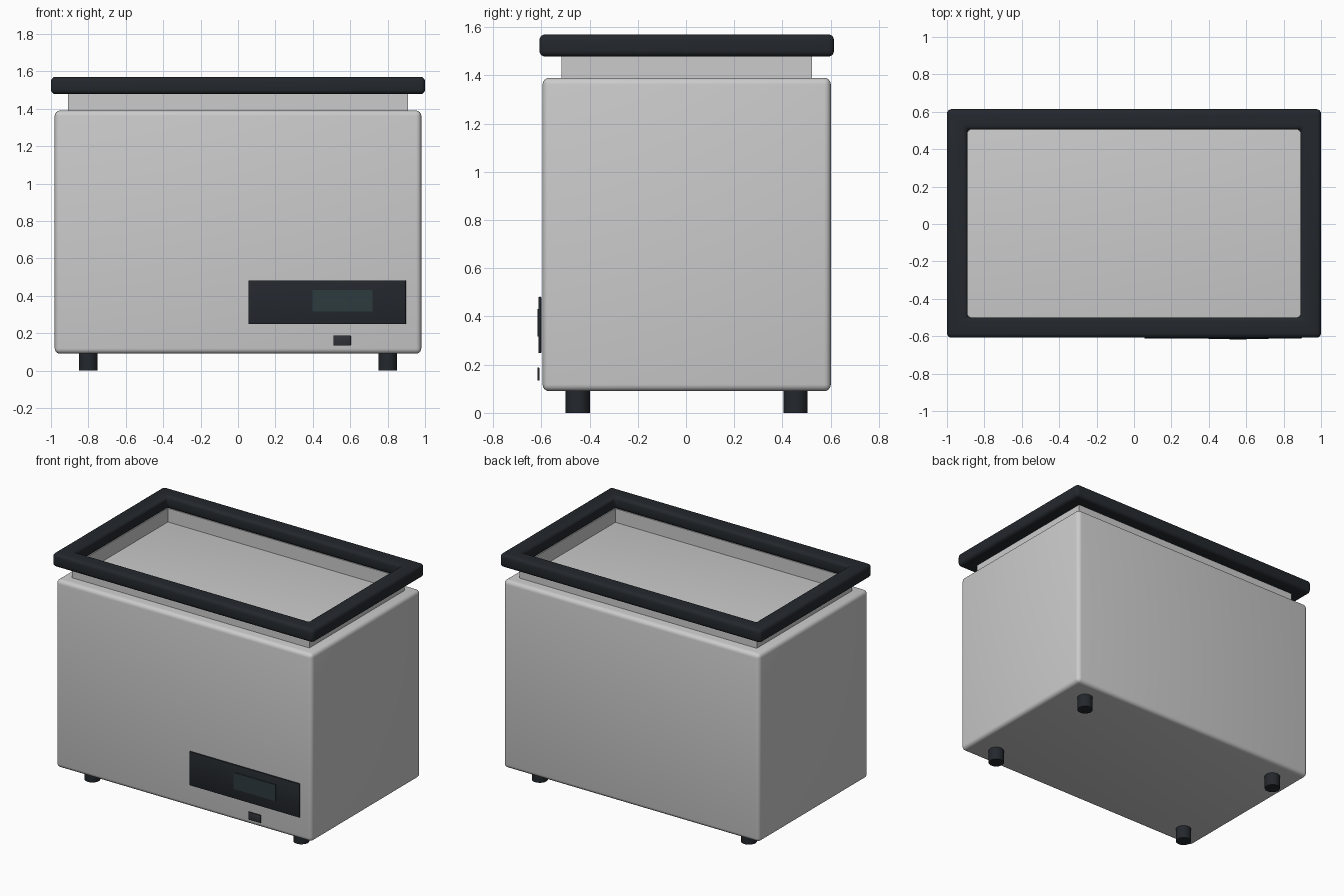
import bpy, bmesh, math

if "Cube" in bpy.data.objects:
    bpy.data.objects.remove(bpy.data.objects["Cube"])

CY = 0.003  # depth centre of the cabinet


def material(name, color):
    m = bpy.data.materials.new(name)
    m.diffuse_color = (*color, 1)
    m.use_nodes = True
    m.node_tree.nodes["Principled BSDF"].inputs["Base Color"].default_value = m.diffuse_color
    return m


dark = material("dark_plastic", (0.017, 0.021, 0.026))
glass = material("display_glass", (0.027, 0.043, 0.049))
button_mat = material("button_plastic", (0.03, 0.032, 0.04))


def finish(name, bm, mat=None, bevel=0, segments=4):
    bmesh.ops.recalc_face_normals(bm, faces=bm.faces)
    me = bpy.data.meshes.new(name)
    bm.to_mesh(me)
    bm.free()
    ob = bpy.data.objects.new(name, me)
    bpy.context.collection.objects.link(ob)
    if mat:
        me.materials.append(mat)
    bpy.ops.object.select_all(action='DESELECT')
    ob.select_set(True)
    bpy.context.view_layer.objects.active = ob
    if bevel:
        mod = ob.modifiers.new("rounding", 'BEVEL')
        mod.width, mod.segments, mod.limit_method = bevel, segments, 'ANGLE'
        bpy.ops.object.modifier_apply(modifier=mod.name)
    bpy.ops.object.shade_smooth_by_angle(angle=math.radians(35))
    return ob


def box(name, x, y, z, mat=None, bevel=0, segments=4):
    bm = bmesh.new()
    bmesh.ops.create_cube(bm, size=1)
    for v in bm.verts:
        for i, (lo, hi) in enumerate((x, y, z)):
            v.co[i] = hi if v.co[i] > 0 else lo
    return finish(name, bm, mat, bevel, segments)


def frame(name, outer, inner, z0, z1, mat=None, bevel=0):
    """Rectangular ring from outer and inner half sizes."""
    bm = bmesh.new()
    corners = ((-1, -1), (1, -1), (1, 1), (-1, 1))
    section = ((outer, z0), (outer, z1), (inner, z1), (inner, z0))
    loops = [[bm.verts.new((sx * h[0], CY + sy * h[1], z)) for h, z in section]
             for sx, sy in corners]
    for i in range(4):
        a, b = loops[i], loops[(i + 1) % 4]
        for j in range(4):
            k = (j + 1) % 4
            bm.faces.new((a[j], b[j], b[k], a[k]))
    return finish(name, bm, mat, bevel)


# Cabinet, thin raised collar and padded rim
box("cabinet_body", (-0.98, 0.98), (CY - 0.598, CY + 0.598), (0.09, 1.39), bevel=0.028)
frame("collar", (0.908, 0.52), (0.891, 0.503), 1.385, 1.485)
frame("top_rim", (1.0, 0.611), (0.891, 0.503), 1.478, 1.57, dark, bevel=0.024)

# Control panel, display and button on the front
box("control_panel", (0.055, 0.898), (-0.612, -0.600), (0.248, 0.482), dark, 0.004, 2)
box("display", (0.397, 0.718), (-0.616, -0.608), (0.317, 0.43), glass)
box("power_button", (0.51, 0.603), (-0.617, -0.608), (0.134, 0.188), button_mat, 0.003, 2)

# Four round feet
for sx, side in ((-1, "left"), (1, "right")):
    for sy, end in ((-1, "front"), (1, "back")):
        bm = bmesh.new()
        bmesh.ops.create_cone(bm, cap_ends=True, segments=32,
                              radius1=0.05, radius2=0.05, depth=0.095)
        bmesh.ops.translate(bm, verts=bm.verts, vec=(sx * 0.8, CY + sy * 0.452, 0.0475))
        finish(f"{end}_{side}_foot", bm, dark)
